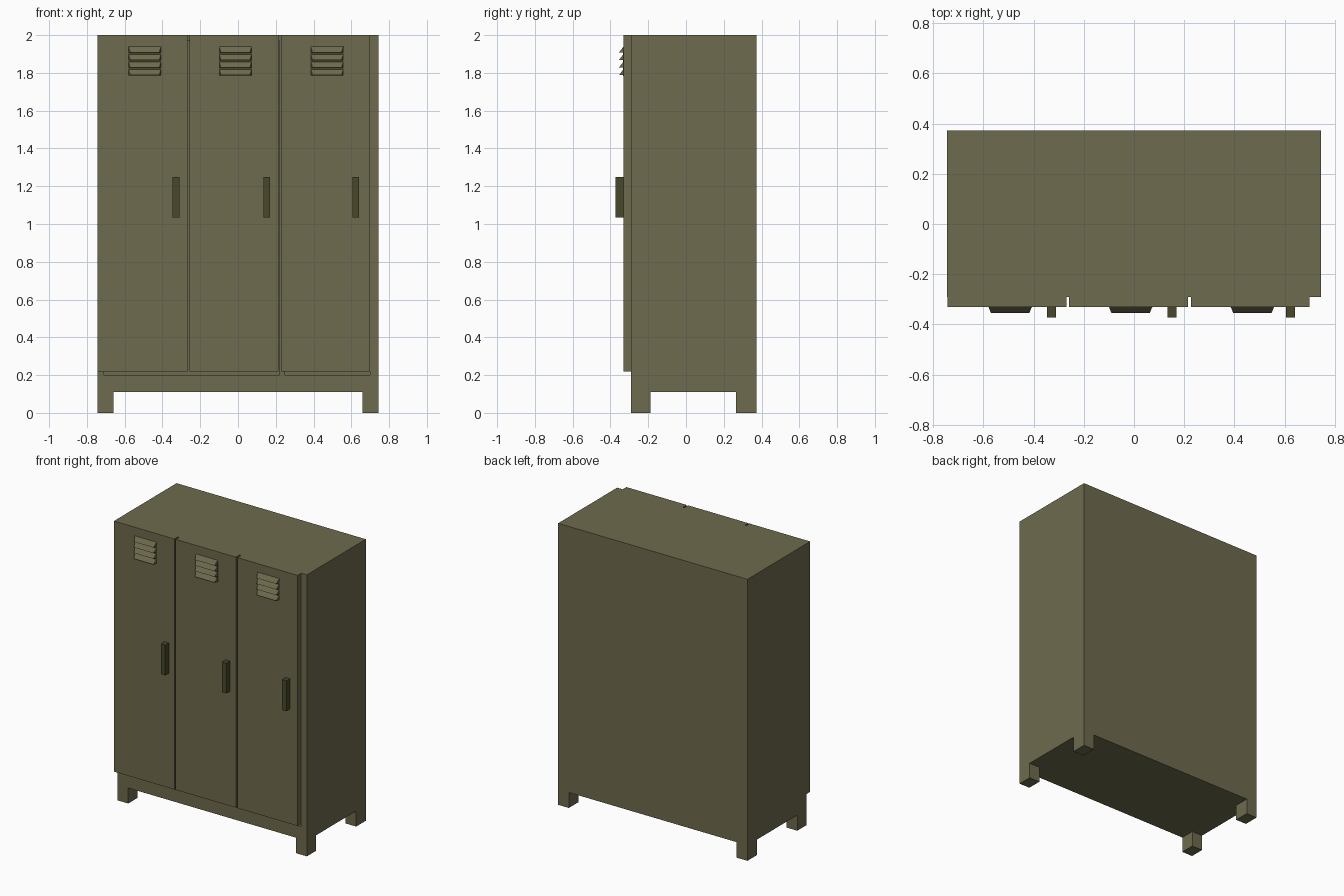
import bpy

if "Cube" in bpy.data.objects:
    bpy.data.objects.remove(bpy.data.objects["Cube"])

def material(name, color):
    m = bpy.data.materials.new(name)
    m.diffuse_color = (*color, 1)
    m.use_nodes = True
    m.node_tree.nodes["Principled BSDF"].inputs["Base Color"].default_value = m.diffuse_color
    return m

olive = material("olive_paint", (0.155, 0.145, 0.075))
dark = material("dark_olive", (0.065, 0.065, 0.025))

def mesh_object(name, verts, faces, mat):
    me = bpy.data.meshes.new(name)
    me.from_pydata(verts, [], faces)
    ob = bpy.data.objects.new(name, me)
    bpy.context.collection.objects.link(ob)
    if mat:
        me.materials.append(mat)
    return ob

def box(name, x, y, z, mat=None):
    verts = [(a, b, c) for c in z for a, b in
             ((x[0], y[0]), (x[1], y[0]), (x[1], y[1]), (x[0], y[1]))]
    faces = [(3, 2, 1, 0), (4, 5, 6, 7), (0, 1, 5, 4),
             (1, 2, 6, 5), (2, 3, 7, 6), (3, 0, 4, 7)]
    return mesh_object(name, verts, faces, mat)

def cut(target, x, y, z):
    cutter = box("cutter", x, y, z)
    cutter.hide_render = True
    mod = target.modifiers.new("cut", 'BOOLEAN')
    mod.operation = 'DIFFERENCE'
    mod.solver = 'EXACT'
    mod.object = cutter
    bpy.context.view_layer.objects.active = target
    bpy.ops.object.modifier_apply(modifier=mod.name)
    bpy.data.objects.remove(cutter)

# Cabinet shell: legs left by two crossing channels, then two compartments
cabinet = box("cabinet", (-0.744, 0.744), (-0.29, 0.373), (0, 2), olive)
cut(cabinet, (-0.66, 0.66), (-1, 1), (-0.1, 0.11))
cut(cabinet, (-1, 1), (-0.187, 0.264), (-0.1, 0.11))
cut(cabinet, (-0.71, 0.22), (-0.5, 0.34), (0.2, 1.97))
cut(cabinet, (0.25, 0.70), (-0.5, 0.34), (0.2, 1.97))

# Louvre: sloping face, tapered ends and underside, against the door
def slat(name, x0, x1, top):
    verts = [(x0, -0.329, top), (x1, -0.329, top),
             (x0, -0.329, top - 0.034), (x1, -0.329, top - 0.034),
             (x0 + 0.01, -0.355, top - 0.034), (x1 - 0.01, -0.355, top - 0.034)]
    faces = [(0, 4, 5, 1), (2, 3, 5, 4), (0, 2, 4), (1, 5, 3), (0, 1, 3, 2)]
    mesh_object(name, verts, faces, olive)

# Doors with handle and vent: door x range, handle left edge, vent left edge
doors = [("left", -0.743, -0.268, -0.346, -0.58),
         ("middle", -0.258, 0.215, 0.134, -0.10),
         ("right", 0.227, 0.70, 0.606, 0.385)]
for side, x0, x1, hx, vx in doors:
    box(side + "_door", (x0, x1), (-0.331, -0.29), (0.22, 2), olive)
    box(side + "_handle", (hx, hx + 0.035), (-0.373, -0.331), (1.035, 1.25), dark)
    box(side + "_vent_backing", (vx, vx + 0.173), (-0.333, -0.33), (1.784, 1.93), dark)
    for i in range(4):
        slat(f"{side}_vent_slat_{i + 1}", vx, vx + 0.173, 1.942 - 0.04 * i)
